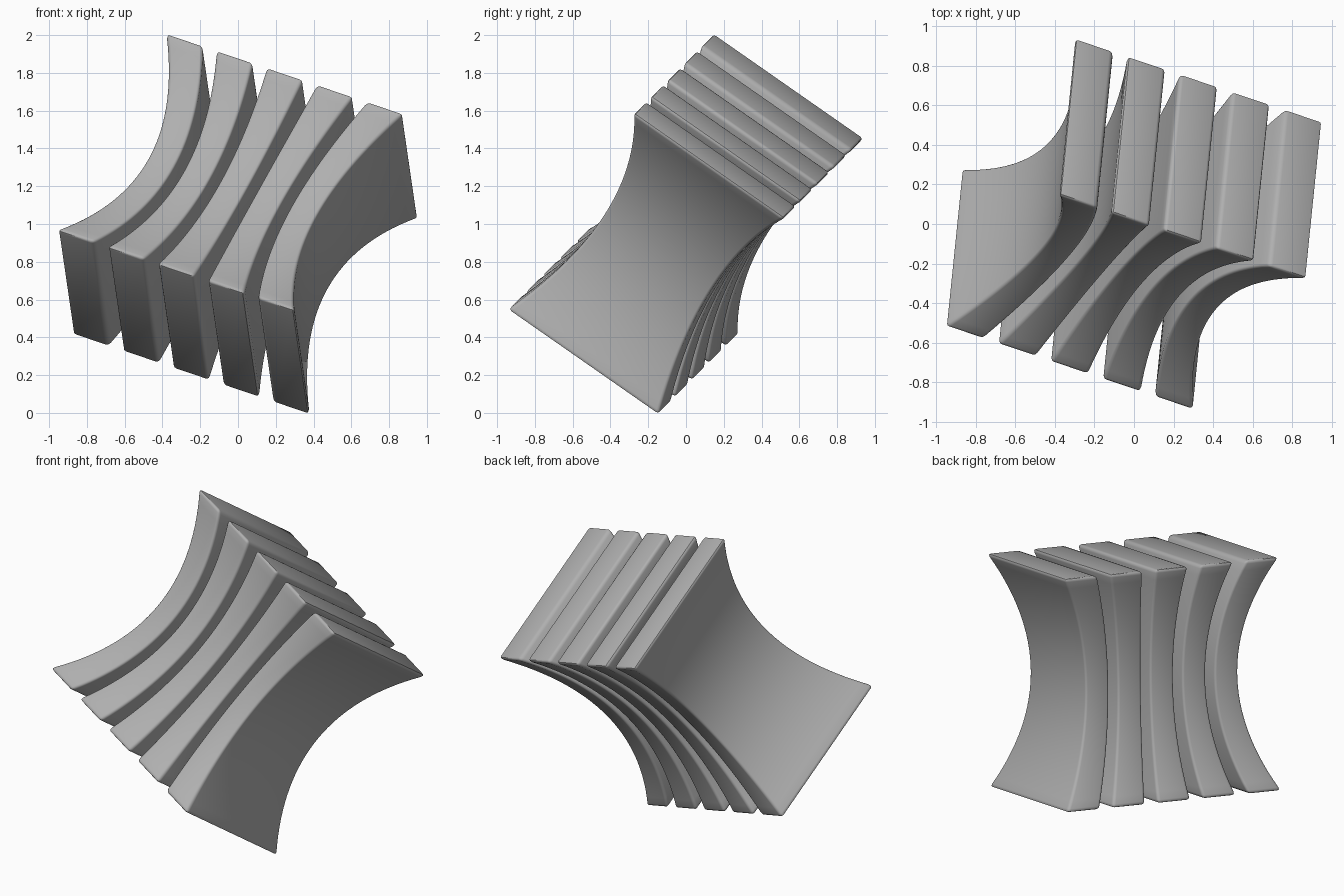
import bpy, bmesh
from mathutils import Matrix, Vector

if "Cube" in bpy.data.objects:
    bpy.data.objects.remove(bpy.data.objects["Cube"])

# Local axes of the tilted stack: s = stacking, h = length, w = depth
s = Vector((0.902, -0.305, -0.306)).normalized()
h = Vector((0.422, 0.489, 0.763))
h = (h - s * h.dot(s)).normalized()
w = h.cross(s)
frame = Matrix((s, w, h)).transposed()

PITCH, THICK = 0.295, 0.214
HALF_W, HALF_H = 0.489, 0.683
WAIST = 0.71          # cross-section scale halfway along the length
CENTRE = Vector((0, 0, 1))

# Mid grey
grey = bpy.data.materials.new("mid_grey")
grey.diffuse_color = (0.43, 0.43, 0.43, 1)
grey.use_nodes = True
grey.node_tree.nodes["Principled BSDF"].inputs["Base Color"].default_value = grey.diffuse_color


def pinch(co):
    """Narrow the cross-section towards the middle, then tilt into place."""
    k = WAIST + (1 - WAIST) * (co.z / HALF_H) ** 2
    return CENTRE + frame @ Vector((co.x * k, co.y * k, co.z))


def slab(index):
    bm = bmesh.new()
    bmesh.ops.create_cube(bm, size=1)
    bmesh.ops.scale(bm, vec=(THICK, 2 * HALF_W, 2 * HALF_H), verts=bm.verts)
    # rounded edges
    bmesh.ops.bevel(bm, geom=bm.edges[:], offset=0.02, segments=3,
                    profile=0.5, affect='EDGES')
    # slices along the length so the pinch is smooth
    n = 32
    for i in range(1, n):
        z = (2 * i / n - 1) * (HALF_H - 0.02)
        bmesh.ops.bisect_plane(bm, geom=bm.verts[:] + bm.edges[:] + bm.faces[:],
                               plane_co=(0, 0, z), plane_no=(0, 0, 1))
    offset = (index - 2) * PITCH
    for v in bm.verts:
        v.co = pinch(v.co + Vector((offset, 0, 0)))
    bmesh.ops.recalc_face_normals(bm, faces=bm.faces)
    mesh = bpy.data.meshes.new(f"curved_slab_{index + 1}")
    bm.to_mesh(mesh)
    bm.free()
    mesh.materials.append(grey)
    obj = bpy.data.objects.new(mesh.name, mesh)
    bpy.context.collection.objects.link(obj)
    return obj


# Five separate pinched slabs side by side
slabs = [slab(i) for i in range(5)]
for obj in slabs:
    obj.select_set(True)
bpy.context.view_layer.objects.active = slabs[0]
bpy.ops.object.shade_smooth_by_angle(angle=0.7)
